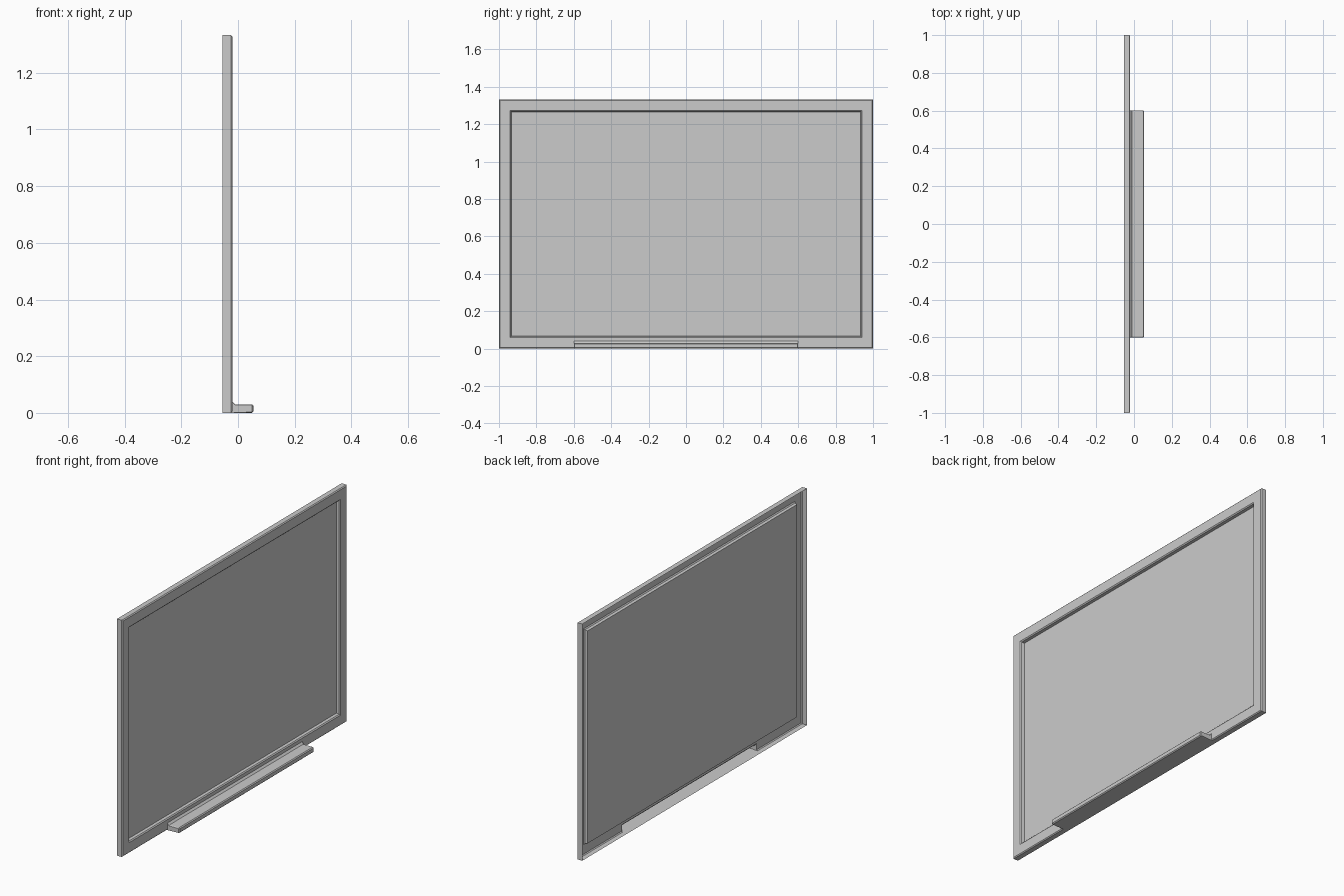
import bpy, bmesh

if "Cube" in bpy.data.objects:
    bpy.data.objects.remove(bpy.data.objects["Cube"])


def finish(bm, name):
    mesh = bpy.data.meshes.new(name)
    bm.to_mesh(mesh)
    bm.free()
    obj = bpy.data.objects.new(name, mesh)
    bpy.context.collection.objects.link(obj)
    return obj


def bridge(bm, a, b):
    n = len(a)
    for k in range(n):
        j = (k + 1) % n
        bm.faces.new((a[k], a[j], b[j], b[k]))


HEIGHT = 1.333
TRAY = 0.6      # tray half length
LIP = 0.04      # height where the tray meets the frame

# Board and frame: open-backed shell of nested rectangles (x, inset from outline)
bm = bmesh.new()
steps = [(-0.054, 0), (-0.025, 0), (-0.02, 0.005),
         (-0.02, 0.059), (-0.025, 0.065), (-0.04, 0.068)]
rings = []
for x, d in steps:
    y, lo, hi = 1 - d, d, HEIGHT - d
    rings.append([bm.verts.new((x, sy, z)) for sy, z in
                  ((-y, lo), (y, lo), (y, hi), (-y, hi))])
for a, b in zip(rings, rings[1:]):
    bridge(bm, a, b)
bm.faces.new(rings[-1])

# Opening in the lower frame where the hollow tray joins
for co, no in (((0, TRAY, 0), (0, 1, 0)), ((0, -TRAY, 0), (0, 1, 0)),
               ((0, 0, LIP), (0, 0, 1))):
    bmesh.ops.bisect_plane(bm, geom=bm.verts[:] + bm.edges[:] + bm.faces[:],
                           plane_co=co, plane_no=no, dist=1e-5)
hole = []
for f in bm.faces:
    c = f.calc_center_median()
    if abs(c.y) < TRAY and c.z < LIP and c.x > -0.03:
        hole.append(f)
bmesh.ops.delete(bm, geom=hole, context='FACES')
finish(bm, "board_and_frame")

# Pen tray: chamfered hollow profile (x, z), open towards the board's back
full = [(-0.025, 0), (0.049, 0), (0.054, 0.005), (0.054, 0.025),
        (0.049, 0.03), (-0.01, 0.03), (-0.02, LIP)]
inset = [(-0.025, 0), (0.047, 0.003), (0.05, 0.006), (0.05, 0.024),
         (0.047, 0.027), (-0.01, 0.027), (-0.02, LIP)]
bm = bmesh.new()
rows = [[bm.verts.new((x, y, z)) for x, z in prof] for y, prof in
        ((-TRAY, inset), (-TRAY + 0.005, full), (TRAY - 0.005, full), (TRAY, inset))]
for a, b in zip(rows, rows[1:]):
    for k in range(len(a) - 1):
        bm.faces.new((a[k], a[k + 1], b[k + 1], b[k])[::-1])
for row, y, flip in ((rows[0], -TRAY, False), (rows[-1], TRAY, True)):
    cap = row + [bm.verts.new((-0.02, y, 0.005))]
    bm.faces.new(cap[::-1] if flip else cap)
bmesh.ops.recalc_face_normals(bm, faces=bm.faces[:])
finish(bm, "pen_tray")
